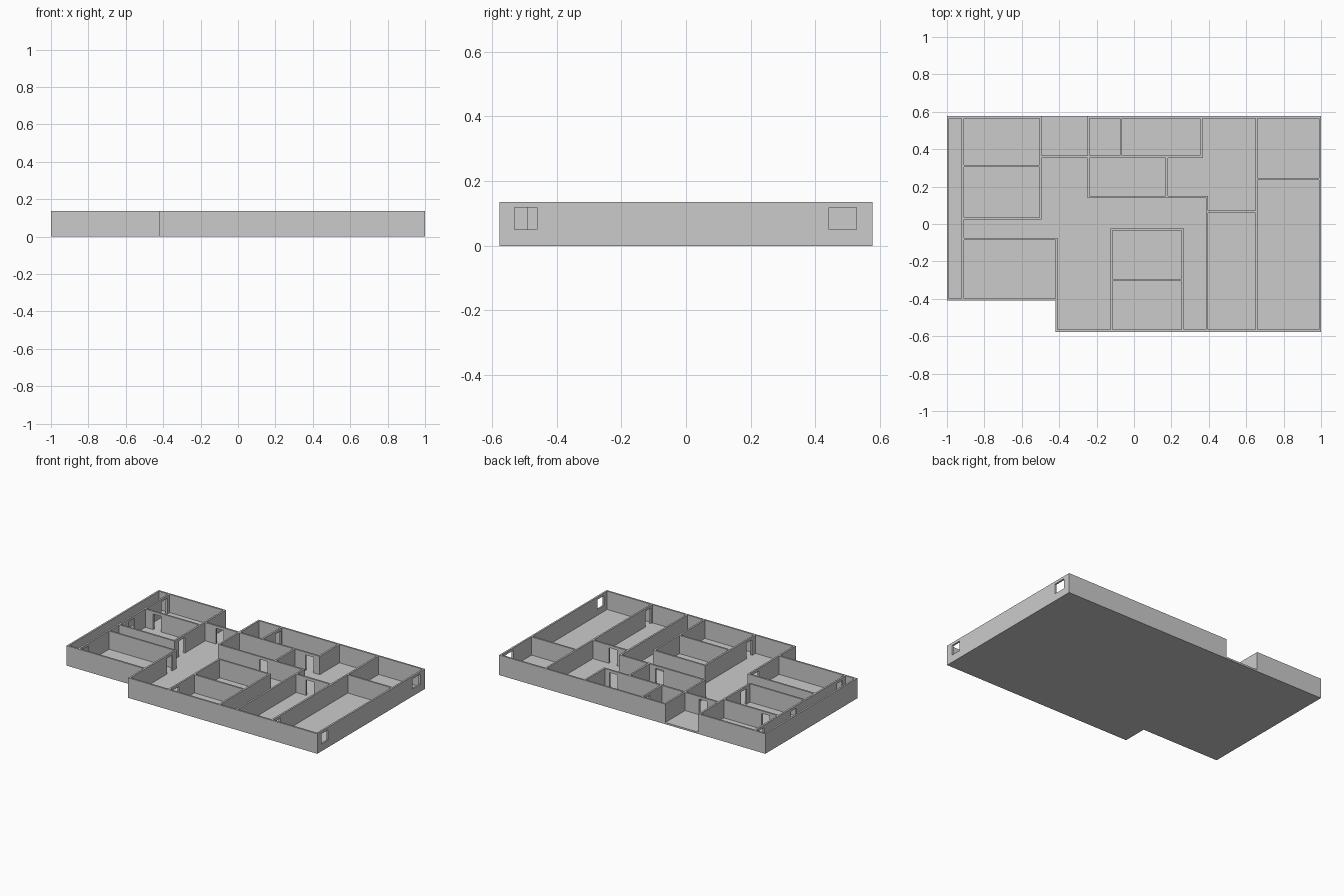
import bpy, bmesh

if "Cube" in bpy.data.objects:
    bpy.data.objects.remove(bpy.data.objects["Cube"])

T = 0.012          # wall thickness
FLOOR = 0.012      # slab top
TOP = 0.136        # wall top
HEAD = 0.118       # top of doors and windows


def new_object(name, bm):
    bmesh.ops.recalc_face_normals(bm, faces=bm.faces)
    me = bpy.data.meshes.new(name)
    bm.to_mesh(me)
    bm.free()
    ob = bpy.data.objects.new(name, me)
    bpy.context.collection.objects.link(ob)
    return ob


def add_box(bm, lo, hi):
    verts = bmesh.ops.create_cube(bm, size=1)["verts"]
    for v in verts:
        for i in range(3):
            v.co[i] = hi[i] if v.co[i] > 0 else lo[i]


def wall(name, axis, pos, a, b, doors=(), windows=()):
    """Wall along 'x' or 'y' at pos, from a to b, with openings (centre, width)."""
    bm = bmesh.new()

    def piece(s, e, z0, z1):
        if axis == "x":
            add_box(bm, (s, pos - T / 2, z0), (e, pos + T / 2, z1))
        else:
            add_box(bm, (pos - T / 2, s, z0), (pos + T / 2, e, z1))

    openings = [(c, w, FLOOR) for c, w in doors] + [(c, w, 0.05) for c, w in windows]
    start = a
    for c, w, sill in sorted(openings):
        s, e = c - w / 2, c + w / 2
        piece(start, s, FLOOR, TOP)
        piece(s, e, HEAD, TOP)
        if sill > FLOOR:
            piece(s, e, FLOOR, sill)
        start = e
    piece(start, b, FLOOR, TOP)
    return new_object(name, bm)


# floor slab with the notched front left corner
bm = bmesh.new()
outline = [(-1, -0.41), (-0.421, -0.41), (-0.421, -0.577), (1, -0.577), (1, 0.577), (-1, 0.577)]
face = bm.faces.new([bm.verts.new((x, y, 0)) for x, y in outline])
ext = bmesh.ops.extrude_face_region(bm, geom=[face])["geom"]
bmesh.ops.translate(bm, vec=(0, 0, FLOOR), verts=[g for g in ext if isinstance(g, bmesh.types.BMVert)])
new_object("floor_slab", bm)

# outer walls, leaving the entrance gap at the back
h = T / 2
wall("outer_wall_left", "y", -0.994, -0.41, 0.577)
wall("outer_wall_front_left", "x", -0.404, -0.988, -0.421)
wall("outer_wall_front", "x", -0.571, -0.421, 0.988)
wall("outer_wall_right", "y", 0.994, -0.577, 0.577,
     windows=[(-0.496, 0.07), (0.485, 0.086)])
wall("outer_wall_back_left", "x", 0.571, -0.988, -0.494)
wall("outer_wall_back_right", "x", 0.571, -0.249, 0.988)

# left wing: balcony wall and three rooms
D = 0.06
wall("balcony_wall", "y", -0.915, -0.398, 0.565, [(-0.335, D), (0.16, D), (0.51, D)])
wall("bedroom_divider", "x", 0.31, -0.909, -0.506, [(-0.82, D)])
wall("bedroom_front_wall", "x", 0.03, -0.909, -0.494)
wall("bedroom_side_wall", "y", -0.5, 0.036, 0.565, [(0.105, D)])
wall("front_bedroom_back_wall", "x", -0.08, -0.909, -0.421)
wall("front_bedroom_side_wall", "y", -0.415, -0.565, -0.074, [(-0.15, D)])

# back rooms and entrance
wall("back_rooms_front_wall", "x", 0.36, -0.494, 0.354, [(-0.385, D), (0.29, D)])
wall("back_room_right_wall", "y", 0.36, 0.354, 0.565)
wall("entrance_side_wall_back", "y", -0.243, 0.366, 0.565)
wall("entrance_side_wall", "y", -0.243, 0.139, 0.354)
wall("back_room_divider", "y", -0.07, 0.366, 0.565, [(0.525, D)])
wall("kitchen_front_wall", "x", 0.145, -0.237, 0.396, [(0.095, D)])
wall("kitchen_side_wall", "y", 0.175, 0.151, 0.354)

# central block
wall("centre_left_wall", "y", -0.12, -0.565, -0.024, [(-0.5, D)])
wall("centre_back_wall", "x", -0.03, -0.114, 0.254)
wall("centre_divider", "x", -0.3, -0.114, 0.254)
wall("centre_right_wall", "y", 0.26, -0.565, -0.024)

# right wing
wall("hall_wall", "y", 0.39, -0.565, 0.139)
wall("study_back_wall", "x", 0.065, 0.396, 0.649, [(0.5, D)])
wall("right_wing_wall", "y", 0.655, -0.565, 0.565, [(-0.52, D)])
wall("right_wing_divider", "x", 0.24, 0.661, 0.988)
